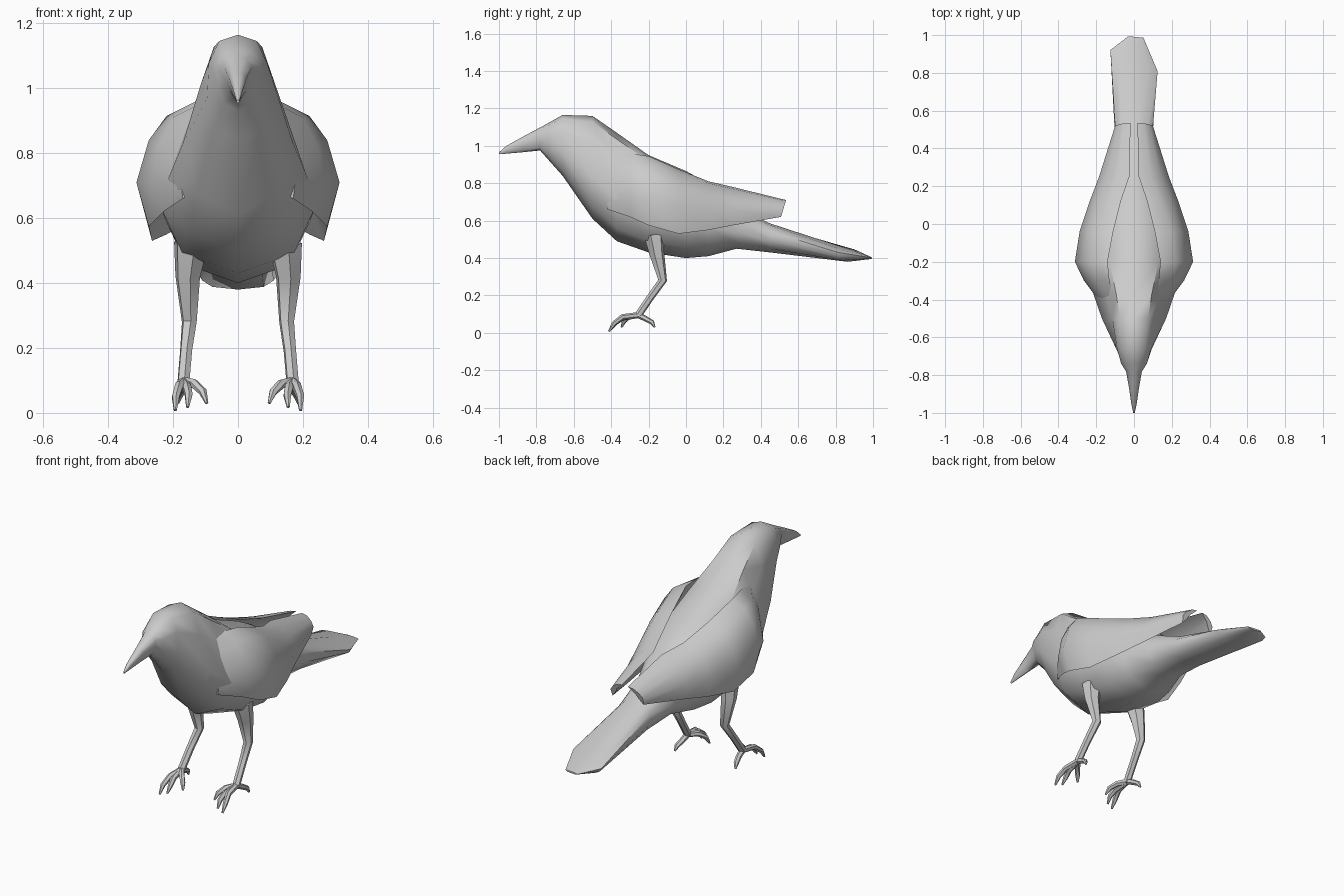
import bpy
import bmesh
import math
from mathutils import Vector

cube = bpy.data.objects.get("Cube")
if cube:
    bpy.data.objects.remove(cube, do_unlink=True)

grey = bpy.data.materials.new("plumage grey")
grey.use_nodes = True
COLOUR = (0.6, 0.6, 0.6, 1)
grey.diffuse_color = COLOUR
grey.node_tree.nodes["Principled BSDF"].inputs["Base Color"].default_value = COLOUR


def loft(name, rings, angle=50):
    """Skin a list of equal-length closed rings and cap both ends."""
    bm = bmesh.new()
    loops = [[bm.verts.new(p) for p in ring] for ring in rings]
    for a, b in zip(loops, loops[1:]):
        for i in range(len(a)):
            j = (i + 1) % len(a)
            bm.faces.new((a[i], a[j], b[j], b[i]))
    bm.faces.new(loops[0])
    bm.faces.new(loops[-1])
    bmesh.ops.recalc_face_normals(bm, faces=bm.faces)
    mesh = bpy.data.meshes.new(name)
    bm.to_mesh(mesh)
    bm.free()
    mesh.materials.append(grey)
    obj = bpy.data.objects.new(name, mesh)
    bpy.context.collection.objects.link(obj)
    bpy.ops.object.select_all(action='DESELECT')
    obj.select_set(True)
    bpy.context.view_layer.objects.active = obj
    bpy.ops.object.shade_smooth_by_angle(angle=math.radians(angle))
    return obj


def tube(name, path, radii, sides=6):
    """Tapered limb along a bent path."""
    pts = [Vector(p) for p in path]
    rings = []
    for i, p in enumerate(pts):
        d = pts[min(i + 1, len(pts) - 1)] - pts[max(i - 1, 0)]
        u = d.cross(Vector((1, 0.2, 0))).normalized()
        v = d.cross(u).normalized()
        turn = [math.tau * k / sides for k in range(sides)]
        rings.append([p + radii[i] * (u * math.cos(t) + v * math.sin(t)) for t in turn])
    return loft(name, rings)


def body_ring(y, top, bottom, upper, lower, skew=0, shift=0):
    """Pear-shaped section with separate upper and lower half widths."""
    h = top - bottom
    half = [(0.65 * upper, top - 0.06 * h), (upper, top - 0.27 * h),
            (lower, top - 0.6 * h), (0.72 * lower, top - 0.88 * h)]
    pts = [(0, top)] + half + [(0, bottom)] + [(-x, z) for x, z in reversed(half)]
    return [(x + shift, y - skew * x, z) for x, z in pts]


# Body, head, beak and tail in one skin: y, top, bottom, upper and lower half width
sections = [
    (-1.0, 0.965, 0.955, 0.004, 0.004),
    (-0.96, 1.0, 0.958, 0.013, 0.01),
    (-0.87, 1.05, 0.966, 0.026, 0.02),
    (-0.78, 1.098, 0.975, 0.042, 0.035),
    (-0.74, 1.12, 0.93, 0.068, 0.058),
    (-0.66, 1.165, 0.84, 0.09, 0.095),
    (-0.5, 1.16, 0.61, 0.115, 0.17),
    (-0.37, 1.07, 0.49, 0.145, 0.215),
    (-0.2, 0.95, 0.43, 0.2, 0.24),
    (0.0, 0.865, 0.4, 0.19, 0.22),
    (0.12, 0.8, 0.41, 0.15, 0.19),
    (0.27, 0.67, 0.45, 0.11, 0.13),
    (0.45, 0.585, 0.43, 0.095, 0.1),
    (0.865, 0.45, 0.38, 0.125, 0.11, 0.45),
    (0.99, 0.405, 0.395, 0.04, 0.035, 0.1, 0.01),
]
loft("body", [body_ring(*s) for s in sections])

# Folded wing sections: y, then outer edge points (x, z) from top to bottom
wing = [
    (-0.42, [(0.10, 0.96), (0.14, 0.87), (0.17, 0.77), (0.175, 0.70), (0.17, 0.66)]),
    (-0.3, [(0.13, 0.96), (0.20, 0.91), (0.245, 0.82), (0.265, 0.71), (0.23, 0.62)]),
    (-0.2, [(0.14, 0.945), (0.22, 0.915), (0.275, 0.84), (0.313, 0.71), (0.275, 0.575)]),
    (-0.04, [(0.11, 0.875), (0.20, 0.85), (0.25, 0.78), (0.288, 0.68), (0.265, 0.53)]),
    (0.12, [(0.07, 0.81), (0.14, 0.80), (0.20, 0.74), (0.235, 0.66), (0.22, 0.55)]),
    (0.25, [(0.025, 0.78), (0.09, 0.77), (0.145, 0.72), (0.185, 0.66), (0.175, 0.575)]),
    (0.52, [(0.018, 0.71), (0.05, 0.705), (0.08, 0.685), (0.10, 0.66), (0.095, 0.62)]),
]


def wing_ring(y, outer, side):
    inner = [(max(0.015, x * 0.72), z - 0.012) for x, z in reversed(outer[1:-1])]
    tilt = 0.3 if y > 0.5 else 0
    return [(side * x, y + tilt * (z - 0.66), z) for x, z in outer + inner]


# Foot: front toes and the rear toe spread from the ankle
ankle = (0.168, -0.255, 0.095)
toes = {
    "outer_toe": [(0.18, -0.34, 0.085), (0.192, -0.385, 0.05), (0.193, -0.412, 0.008)],
    "middle_toe": [(0.158, -0.34, 0.08), (0.152, -0.375, 0.055), (0.155, -0.4, 0.018)],
    "inner_toe": [(0.135, -0.3, 0.09), (0.108, -0.33, 0.065), (0.096, -0.345, 0.03)],
    "rear_toe": [(0.172, -0.215, 0.075), (0.182, -0.18, 0.055), (0.186, -0.168, 0.03)],
}
leg_path = [(0.145, -0.17, 0.52), (0.155, -0.155, 0.42), (0.15, -0.125, 0.28),
            (0.16, -0.19, 0.19), ankle]

for side, word in ((1, "left"), (-1, "right")):
    def flip(path):
        return [(side * x, y, z) for x, y, z in path]

    loft(word + "_wing", [wing_ring(y, outer, side) for y, outer in wing])
    tube(word + "_leg", flip(leg_path), [0.055, 0.04, 0.024, 0.02, 0.02])
    for toe, path in toes.items():
        tube(word + "_" + toe, flip([ankle] + path), [0.016, 0.015, 0.013, 0.005])
